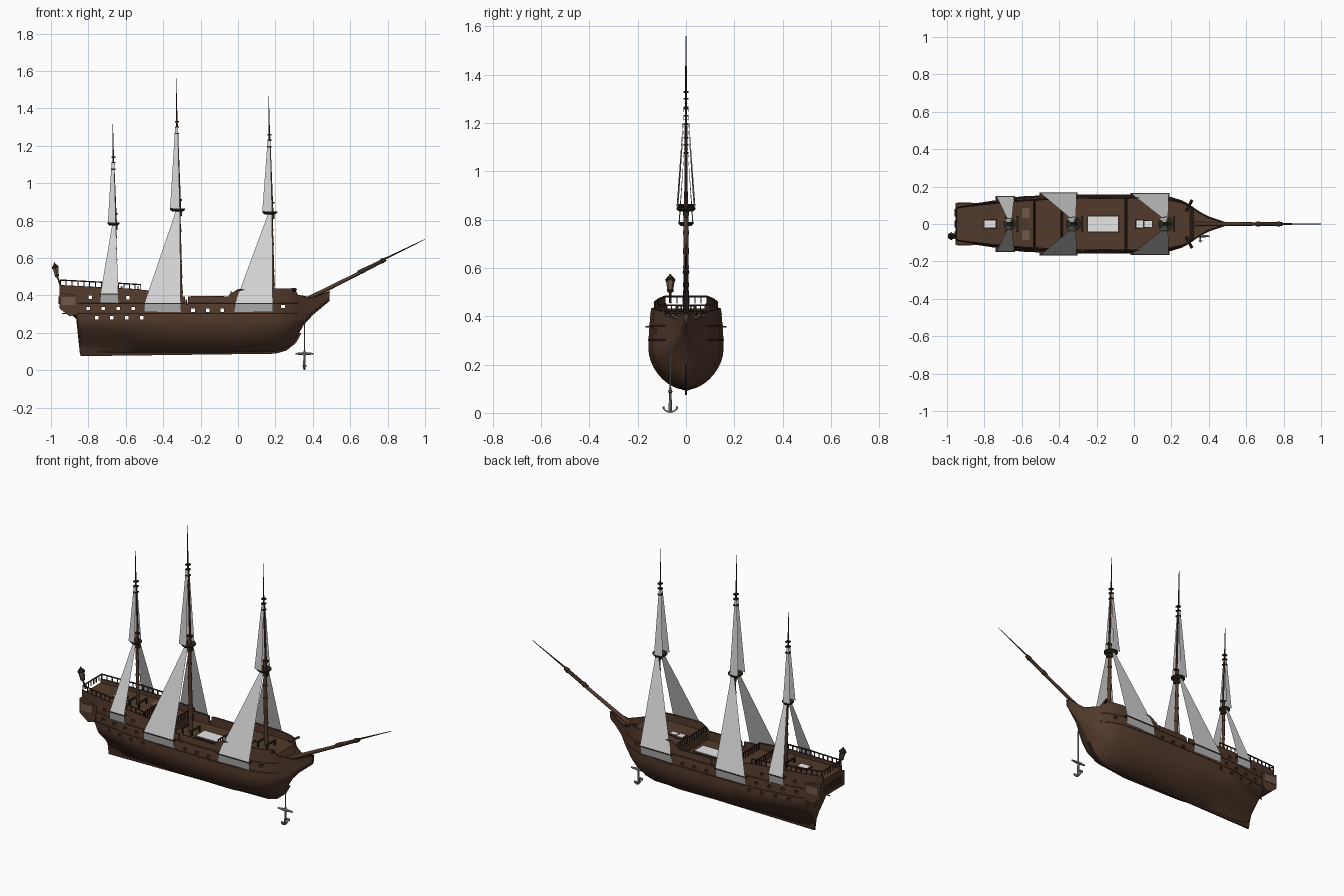
import bpy, bmesh, math
from mathutils import Vector

if "Cube" in bpy.data.objects:
    bpy.data.objects.remove(bpy.data.objects["Cube"])


def material(name, r, g, b):
    m = bpy.data.materials.new(name)
    m.diffuse_color = (r, g, b, 1)
    m.use_nodes = True
    m.node_tree.nodes["Principled BSDF"].inputs["Base Color"].default_value = m.diffuse_color
    return m


HULL = material("hull brown", .085, .042, .025)
TRIM = material("dark brown trim", .045, .024, .015)
LIGHT = material("light brown panel", .16, .10, .07)
DARK = material("dark olive", .020, .020, .010)
ROPE = material("shroud white", .66, .66, .66)
GREY = material("deadeye grey", .45, .45, .46)
IRON = material("anchor iron", .30, .30, .31)
PALE = material("hatch white", .80, .80, .80)


def mesh(name, verts, faces, mat, smooth=False):
    me = bpy.data.meshes.new(name)
    me.from_pydata([tuple(v) for v in verts], [], faces)
    bm = bmesh.new()
    bm.from_mesh(me)
    bmesh.ops.recalc_face_normals(bm, faces=bm.faces)
    bm.to_mesh(me)
    bm.free()
    ob = bpy.data.objects.new(name, me)
    bpy.context.collection.objects.link(ob)
    if mat:
        me.materials.append(mat)
    if smooth:
        smooth_shade(ob)
    return ob


def smooth_shade(ob):
    bpy.ops.object.select_all(action='DESELECT')
    ob.select_set(True)
    bpy.context.view_layer.objects.active = ob
    bpy.ops.object.shade_smooth_by_angle(angle=math.radians(35))


def boxes(name, items, mat):
    """items: (centre, size) pairs joined in one mesh"""
    ob = mesh(name, [], [], mat)
    bm = bmesh.new()
    for c, s in items:
        made = bmesh.ops.create_cube(bm, size=1)["verts"]
        bmesh.ops.scale(bm, vec=Vector(s), verts=made)
        bmesh.ops.translate(bm, vec=Vector(c), verts=made)
    bm.to_mesh(ob.data)
    bm.free()
    return ob


def spindle(name, a, b, profile, mat, seg=12):
    """round part from a to b; profile: (fraction along, radius)"""
    a, b = Vector(a), Vector(b)
    q = (b - a).to_track_quat('Z', 'Y')
    v = [a.lerp(b, t) + q @ Vector((r * math.cos(2 * math.pi * i / seg), r * math.sin(2 * math.pi * i / seg), 0))
         for t, r in profile for i in range(seg)]
    n = len(profile)
    f = [(j * seg + i, j * seg + (i + 1) % seg, (j + 1) * seg + (i + 1) % seg, (j + 1) * seg + i)
         for j in range(n - 1) for i in range(seg)]
    f += [tuple(range(seg)), tuple(range((n - 1) * seg, n * seg))]
    return mesh(name, v, f, mat, True)


def tubes(name, paths, r, mat):
    cu = bpy.data.curves.new(name, 'CURVE')
    cu.dimensions = '3D'
    cu.bevel_depth, cu.bevel_resolution, cu.use_fill_caps = r, 1, True
    for p in paths:
        s = cu.splines.new('POLY')
        s.points.add(len(p) - 1)
        for pt, co in zip(s.points, p):
            pt.co = (*co, 1)
    cu.materials.append(mat)
    ob = bpy.data.objects.new(name, cu)
    bpy.context.collection.objects.link(ob)


# Hull form: x, keel z, half width, half width at rail, bilge exponent
FORM = [(-.955, .35, .09, .09, .7), (-.865, .275, .105, .105, .8), (-.845, .085, .108, .107, 3),
        (-.6, .09, .147, .13, 1), (-.38, .092, .155, .142, .6), (0, .095, .156, .145, .5),
        (.2, .098, .142, .132, .7), (.26, .115, .122, .118, .85), (.3, .15, .098, .1, 1),
        (.35, .24, .06, .066, 1), (.4, .295, .032, .04, 1), (.49, .37, .008, .01, 1)]
# Deck steps: x, deck z, rail z
DECK = [(-.955, .432, .452), (-.53, .41, .43), (-.526, .385, .428), (-.384, .38, .412), (-.38, .345, .395),
        (-.05, .345, .392), (-.046, .385, .4), (0, .387, .43), (.3, .4, .435), (.318, .36, .4),
        (.4, .36, .385), (.49, .41, .42)]


def blend(table, x):
    for a, b in zip(table, table[1:]):
        if x <= b[0]:
            t = max(0, (x - a[0]) / (b[0] - a[0]))
            return [p + (q - p) * t for p, q in zip(a[1:], b[1:])]
    return list(table[-1][1:])


def station(x):
    return [x] + blend(FORM, x) + blend(DECK, x)


def half_width(x, z):
    _, zk, w, wr, e, zd, zr = station(x)
    zw = max(.27, zk + .025)
    if z < zw:
        return w * math.sin(math.pi / 2 * max(0, (z - zk) / (zw - zk))) ** e
    return w + (wr - w) * min(1, (z - zw) / (zr - zw)) ** 1.5


# Hull with bulwarks and stepped decks lofted as one solid
ST = [station(x) for x in sorted({p[0] for p in FORM + DECK} | {-.3, -.25, .1})]
verts, faces = [], []
for x, zk, w, wr, e, zd, zr in ST:
    zw = max(.27, zk + .025)
    zs = [zk + (zw - zk) * (i / 8) ** 1.4 for i in range(1, 9)] + [zw + (zr - zw) * i / 3 for i in (1, 2, 3)]
    side = [(half_width(x, z), z) for z in zs]
    inner = max(wr - .009, wr * .6)
    side += [(inner, zr), (inner, zd)]
    ring = [(0, zk)] + side + [(-y, z) for y, z in reversed(side)]
    R = len(ring)
    verts += [(x, y, z) for y, z in ring]
for s in range(len(ST) - 1):
    faces += [(s * R + i, s * R + (i + 1) % R, (s + 1) * R + (i + 1) % R, (s + 1) * R + i) for i in range(R)]
faces += [tuple(range(R)), tuple(range(len(verts) - R, len(verts)))]
hull = mesh("hull", verts, faces, HULL)

# Gun ports and entry gap cut straight through
ports = [(-.8 + i * .08, .33) for i in range(4)] + [(-.755 + i * .08, .28) for i in range(4)]
ports += [(-.24 + i * .078, .32) for i in range(3)] + [(-.79, .39), (-.59, .387), (.24, .34)]
cutter = boxes("port_cutter", [((x, 0, z), (.02, .6, .017)) for x, z in ports] + [((-.275, 0, .39), (.018, .6, .07))], None)
cutter.hide_render = True
mod = hull.modifiers.new("ports", 'BOOLEAN')
mod.operation, mod.solver, mod.object = 'DIFFERENCE', 'EXACT', cutter
bpy.context.view_layer.objects.active = hull
bpy.ops.object.modifier_apply(modifier="ports")
bpy.data.objects.remove(cutter)
smooth_shade(hull)


def plate(name, outline, w, mat):
    """side outline (x, z) extruded to half width w on both sides"""
    n = len(outline)
    mesh(name, [(x, y, z) for y in (-w, w) for x, z in outline],
         [tuple(range(n)), tuple(range(n, 2 * n))] + [(i, (i + 1) % n, (i + 1) % n + n, i + n) for i in range(n)], mat)


# Keel and sternpost, stern gallery with panels
plate("keel", [(-.852, .28), (-.842, .075), (.2, .088), (.26, .105), (.31, .145), (.34, .2), (.3, .2), (.2, .13),
               (-.8, .13), (-.82, .28)], .005, TRIM)
plate("stern_gallery", [(-.955, .33), (-.9, .288), (-.855, .3), (-.845, .395), (-.955, .415)], .112, HULL)
boxes("gallery_panels", [((-.905, s * .113, .37), (.075, .005, .045)) for s in (-1, 1)], LIGHT)
boxes("transom_panels", [((-.957, y, .375), (.005, .04, .04)) for y in (-.06, 0, .06)], TRIM)

# Wales and rail caps follow the hull side
xs = [-.94 + i * .03 for i in range(43)]
tubes("wales", [[(x, s * half_width(x, z), z) for x in xs] for s in (-1, 1) for z in (.303, .36)], .003, HULL)
tubes("rail_caps", [[(p[0], s * (p[3] - .004), p[6]) for p in ST if a <= p[0] <= b]
                    for s in (-1, 1) for a, b in ((-1, -.3), (-.25, .5))], .004, TRIM)


# Balustrades along the poop and across the deck breaks
def balustrade(name, pts, h, count):
    posts = []
    for a, b in zip(pts, pts[1:]):
        a, b = Vector(a), Vector(b)
        posts += [(a.lerp(b, i / count) + Vector((0, 0, h / 2)), (.005, .005, h)) for i in range(count + 1)]
    boxes(name + "_posts", posts, TRIM)
    tubes(name + "_rail", [[(p[0], p[1], p[2] + h) for p in pts]], .004, TRIM)


side = [(p[0], p[3] - .004, p[6]) for p in (station(-.52), station(-.73), station(-.95))]
balustrade("poop_balustrade", side + [(x, -y, z) for x, y, z in reversed(side)], .03, 7)
for nm, x, w in (("poop_break", -.535, .12), ("quarterdeck_break", -.388, .125), ("foredeck_break", -.038, .13)):
    z = station(x)[5]
    balustrade(nm, [(x, -w, z), (x, w, z)], .035, 12)

# Hatches
for nm, x, lx, ly in (("main_hatch", -.165, .16, .08), ("fore_hatch", .03, .035, .04),
                      ("small_fore_hatch", .075, .04, .03), ("poop_hatch", -.77, .06, .04)):
    z = station(x)[5]
    boxes(nm + "_coaming", [((x, 0, z), (lx + .014, ly + .014, .016))], TRIM)
    boxes(nm, [((x, 0, z + .009), (lx, ly, .004))], PALE)
boxes("deck_panels", [((-.58, s * .06, .413), (.04, .05, .006)) for s in (-1, 1)], LIGHT)


# Masts: base x, top z, crosstree z, tip z, shroud base aft/fore x, base z, base y, scale
def mast(name, x, zt, zc, tip, xa, xf, zb, yb, k):
    zd = station(x)[5]
    at = lambda z: x - .02 * (z - zd)
    prof = [(0, .012 * k)]
    for i in range(1, 7):   # iron bands
        t = i / 7
        r = (.012 - .003 * t) * k
        prof += [(t - .012, r), (t - .012, r + .002), (t + .012, r + .002), (t + .012, r)]
    c, cc = at(zt), at(zc)
    spindle(name + "_lower_mast", (x, 0, zd - .01), (at(zt + .05), 0, zt + .05), prof + [(1, .009 * k)], HULL)
    spindle(name + "_topmast", (c + .008, 0, zt - .03), (cc, 0, zc + .02), [(0, .007 * k), (1, .0045 * k)], HULL, 10)
    spindle(name + "_topgallant", (cc, 0, zc - .05), (at(tip), 0, tip), [(0, .0045 * k), (.5, .0035), (1, .0015)], TRIM, 8)
    # platform, cheeks, caps
    spindle(name + "_top", (c - .006, 0, zt - .012), (c - .006, 0, zt + .004), [(0, .028 * k), (.6, .04 * k), (1, .04 * k)], DARK, 16)
    boxes(name + "_trestle", [((c + .004, 0, zt - .022), (.03 * k, .022 * k, .028)), ((c + .004, 0, zt + .05), (.03 * k, .018, .01))]
          + [((cc, 0, zc + d), (.022, .022, .007)) for d in (-.035, 0, .028)], DARK)
    # fife rail at the foot
    boxes(name + "_fife_rail", [((x + dx, dy, zd + .015), (.008, .008, .03)) for dx in (-.03, .03) for dy in (-.035, .035)]
          + [((x + dx, 0, zd + .028), (.01, .085, .007)) for dx in (-.03, .03)], DARK)
    for s, nm in ((-1, name + "_right"), (1, name + "_left")):
        q = [(0, 1, 2, 3)]
        mesh(nm + "_lower_shroud", [(xa, s * yb, zb), (xf, s * yb, zb), (c + .006, s * .022 * k, zt), (c - .012, s * .022 * k, zt)], q, ROPE)
        mesh(nm + "_upper_shroud", [(c - .046 * k, s * .032 * k, zt + .004), (c + .006, s * .038 * k, zt + .004),
                                    (cc + .004, s * .006, zc), (cc - .01, s * .006, zc)], q, ROPE)
        yl, zl = yb - .006, zb - .05
        mesh(nm + "_deadeyes", [(xa - .004, s * yl, zl), (xf, s * yl, zl), (xf, s * yb, zb), (xa, s * yb, zb)], q, GREY)
        boxes(nm + "_channel", [(((xa + xf) / 2, s * (yb - .012), zb - .003), (xf - xa + .01, .03, .006))], TRIM)


mast("fore", .185, .845, 1.23, 1.465, -.015, .186, .36, .163, 1)
mast("main", -.307, .86, 1.30, 1.56, -.5, -.306, .36, .165, 1)
mast("mizzen", -.652, .785, 1.11, 1.315, -.735, -.64, .41, .146, .8)

# Bowsprit and jib boom
spindle("bowsprit", (.33, 0, .36), (.79, 0, .59), [(0, .012), (.75, .009), (1, .007)], HULL)
spindle("jib_boom", (.64, 0, .524), (1, 0, .70), [(0, .007), (.4, .005), (1, .0015)], TRIM, 8)
spindle("bowsprit_collars", (.65, 0, .523), (.79, 0, .594), [(0, .009), (.05, .013), (.15, .013), (.2, .01),
                                                             (.8, .01), (.85, .014), (1, .01)], TRIM)

# Catheads at the bow
for s, nm in ((-1, "right"), (1, "left")):
    spindle(nm + "_cathead", (.28, s * .07, .42), (.31, s * .128, .432), [(0, .008), (1, .008)], TRIM, 4)

# Anchor hanging on the right bow
ax, ay = .355, -.065
spindle("anchor_cable", (ax, ay, .295), (ax, ay, .1), [(0, .003), (1, .003)], IRON, 8)
spindle("anchor_shank", (ax, ay, .105), (ax, ay, 0), [(0, .005), (.9, .007), (1, .003)], IRON, 8)
spindle("anchor_stock", (ax - .048, ay, .088), (ax + .048, ay, .088), [(0, .004), (.5, .009), (1, .004)], IRON, 8)
tubes("anchor_arms", [[(ax, ay + .032 * math.sin(i / 4), .034 - .03 * math.cos(i / 4)) for i in range(-5, 6)]], .004, IRON)
boxes("anchor_flukes", [((ax, ay + s * .026, .022), (.02, .006, .012)) for s in (-1, 1)], IRON)

# Stern lantern on a bracket
tubes("lantern_bracket", [[(-.95, -.065, .455), (-.958, -.065, .48), (-.97, -.065, .505)]], .005, DARK)
la, lb = (-.966, -.065, .495), (-.982, -.065, .575)
spindle("lantern_body", la, lb, [(0, .006), (.12, .012), (.65, .018), (.7, .012)], LIGHT, 6)
spindle("lantern_cap", la, lb, [(.62, .02), (.7, .021), (.85, .012), (.9, .006), (1, .003)], DARK, 6)
spindle("lantern_ring", la, lb, [(.08, .013), (.18, .014)], DARK, 6)
